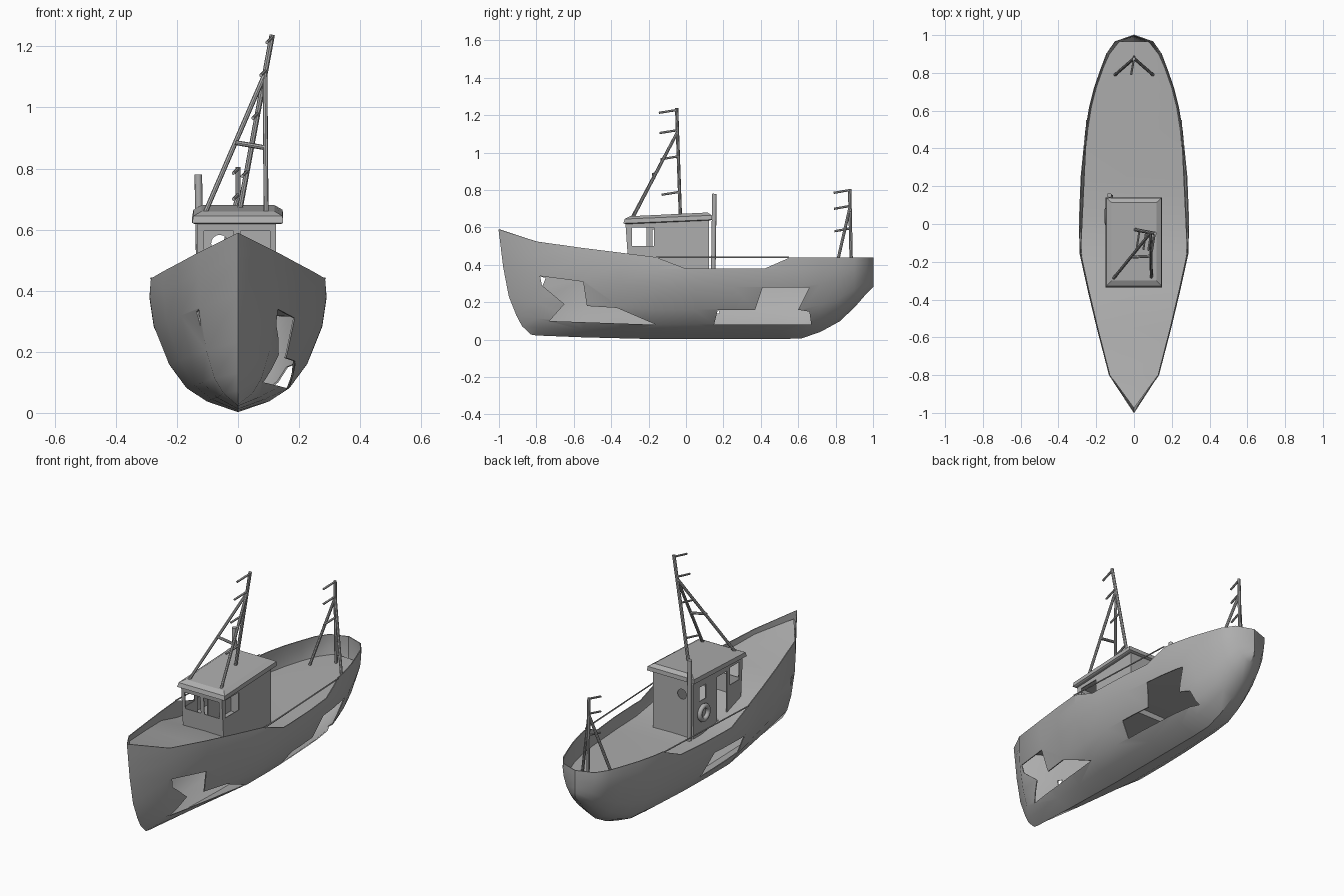
import bpy, bmesh, math
from mathutils import Vector, Matrix

if "Cube" in bpy.data.objects:
    bpy.data.objects.remove(bpy.data.objects["Cube"])

grey = bpy.data.materials.new("weathered_grey")
grey.use_nodes = True
grey.diffuse_color = (0.42, 0.42, 0.42, 1)
grey.node_tree.nodes["Principled BSDF"].inputs["Base Color"].default_value = (0.42, 0.42, 0.42, 1)


def add(name, bm, smooth=None):
    bmesh.ops.recalc_face_normals(bm, faces=bm.faces[:])
    mesh = bpy.data.meshes.new(name)
    bm.to_mesh(mesh)
    bm.free()
    ob = bpy.data.objects.new(name, mesh)
    bpy.context.collection.objects.link(ob)
    mesh.materials.append(grey)
    if smooth:
        activate(ob)
        bpy.ops.object.shade_smooth_by_angle(angle=math.radians(smooth))
    return ob


def activate(ob):
    bpy.ops.object.select_all(action='DESELECT')
    ob.select_set(True)
    bpy.context.view_layer.objects.active = ob


def loft(name, rows, closed=False, caps=False, smooth=None):
    bm = bmesh.new()
    rings = [[bm.verts.new(p) for p in row] for row in rows]
    n = len(rings[0])
    for a, b in zip(rings, rings[1:]):
        for i in range(n if closed else n - 1):
            j = (i + 1) % n
            bm.faces.new((a[i], a[j], b[j], b[i]))
    if caps:
        bm.faces.new(rings[0])
        bm.faces.new(rings[-1])
    bmesh.ops.remove_doubles(bm, verts=bm.verts[:], dist=0.0005)
    return add(name, bm, smooth)


def prism(outline, x0, x1):
    """Cutter with a side outline of (y, z) points."""
    return loft("cutter", [[(x, y, z) for y, z in outline] for x in (x0, x1)], True, True)


def box_outline(y0, y1, z0, z1):
    return [(y0, z0), (y1, z0), (y1, z1), (y0, z1)]


def shell_and_cut(ob, thickness, cutters):
    activate(ob)
    mod = ob.modifiers.new("thickness", 'SOLIDIFY')
    mod.thickness, mod.offset = thickness, 0
    bpy.ops.object.modifier_apply(modifier=mod.name)
    for cutter in cutters:
        mod = ob.modifiers.new("opening", 'BOOLEAN')
        mod.object, mod.operation, mod.solver = cutter, 'DIFFERENCE', 'EXACT'
        bpy.ops.object.modifier_apply(modifier=mod.name)
        bpy.data.objects.remove(cutter)


def rod(name, a, b, r=0.009, sides=8):
    a, b = Vector(a), Vector(b)
    bm = bmesh.new()
    turn = (b - a).to_track_quat('Z', 'Y').to_matrix().to_4x4()
    bmesh.ops.create_cone(bm, cap_ends=True, segments=sides, radius1=r, radius2=r,
                          depth=(b - a).length,
                          matrix=Matrix.Translation((a + b) / 2) @ turn)
    return add(name, bm, 40)


def lerp_table(table, v):
    for (a, p), (b, q) in zip(table, table[1:]):
        if v <= b:
            return p + (q - p) * max(0, v - a) / (b - a)
    return table[-1][1]


# Hull: one section shape scaled along stations of y, half width, keel, sheer
SECTION = [(0, 0), (.08, .35), (.18, .58), (.36, .78), (.64, .95), (.86, 1), (1, .985)]
STATIONS = [(-.8, .13, .025, .525), (-.55, .195, .015, .49), (-.35, .243, .01, .465),
            (-.15, .287, .005, .44), (.05, .288, .005, .44), (.25, .28, .005, .44),
            (.5, .255, .005, .44), (.62, .235, .01, .44), (.72, .21, .045, .44),
            (.82, .175, .1, .44), (.9, .145, .175, .44), (.965, .1, .25, .44),
            (1, 0, .285, .44)]
STEM = [-.83, -.875, -.905, -.945, -.975, -.99, -1]


def both_sides(half):
    return [(-x, y, z) for x, y, z in reversed(half)] + half[1:]


rows = [both_sides([(0, y, .03 + t * .56) for y, (t, w) in zip(STEM, SECTION)])]
for y, w, keel, sheer in STATIONS:
    rows.append(both_sides([(w * f, y, keel + t * (sheer - keel)) for t, f in SECTION]))
hull = loft("hull", rows)
shell_and_cut(hull, 0.005, [
    # dip in the bulwark on both sides
    prism([(-.19, .46), (-.15, .437), (0, .38), (.42, .38), (.55, .437), (.56, .46)], -.5, .5),
    # broken planking, left side
    prism([(-.78, .34), (-.55, .31), (-.53, .18), (-.37, .17), (-.16, .08),
           (-.73, .10), (-.65, .19), (-.77, .29)], .02, .5),
    prism([(.15, .08), (.17, .16), (.37, .16), (.41, .28), (.66, .28),
           (.6, .16), (.66, .15), (.67, .08)], .02, .5),
    # broken planking, right side
    prism([(.18, .14), (.13, .28), (-.14, .27), (-.14, .17)], -.5, -.02),
    prism([(-.785, .34), (-.75, .33), (-.77, .28)], -.5, -.02)])
activate(hull)
bpy.ops.object.shade_smooth_by_angle(angle=math.radians(38))

# Deck: follows the hull below the bulwark
DECK = [(-.97, .55), (-.8, .495), (-.35, .41), (-.1, .325), (.1, .31), (.97, .33)]
deck_rows = [[(0, -.975, .55)] * 3]
for y, w, keel, sheer in STATIONS[:-1]:
    z = lerp_table(DECK, y)
    half = w * lerp_table(SECTION, (z - keel) / (sheer - keel)) - .002
    deck_rows.append([(-half, y, z), (0, y, z + .006), (half, y, z)])
loft("deck", deck_rows, smooth=40)

# Bulwark rods across the dip
for side in (-1, 1):
    rod("side_rail", (side * .284, -.16, .44), (side * .25, .55, .44), .004, 6)

# Wheelhouse walls with window and door openings


def rect(x0, x1, y0, y1, z, rise=0):
    return [(x0, y0, z), (x1, y0, z), (x1, y1, z + rise), (x0, y1, z + rise)]


house = loft("wheelhouse", [rect(-.13, .122, -.298, .12, .29),
                            rect(-.13, .122, -.322, .12, .63, .02)], True, True)
cutters = [prism(box_outline(-.29, -.17, .50, .60), .05, .2),
           prism(box_outline(-.29, -.21, .50, .60), -.2, -.05),
           prism(box_outline(-.18, -.09, .34, .59), -.2, -.05),
           prism(box_outline(.01, .065, .51, .59), -.2, -.05)]
for x0, x1 in ((-.112, -.014), (.008, .104)):
    cutters.append(prism(box_outline(-.4, -.2, .50, .595), x0, x1))
cutters.append(rod("cutter", (-.06, .05, .555), (-.06, .2, .555), .028, 16))
shell_and_cut(house, 0.008, cutters)

# Roof with a lip and a chamfered top
loft("wheelhouse_roof", [rect(-.14, .14, -.325, .13, .618, .02),
                         rect(-.15, .148, -.335, .14, .622, .02),
                         rect(-.146, .146, -.328, .138, .645, .02),
                         rect(-.12, .12, -.3, .115, .66, .02)], True, True)

# Lifebuoy beside the door
bpy.ops.mesh.primitive_torus_add(location=(-.142, .04, .44), rotation=(0, math.pi / 2, 0),
                                 major_radius=.038, minor_radius=.013,
                                 major_segments=20, minor_segments=8)
buoy = bpy.context.object
buoy.name = "lifebuoy"
buoy.data.materials.append(grey)
bpy.ops.object.shade_smooth_by_angle(angle=math.radians(60))

# Exhaust pipe behind the wheelhouse
rod("exhaust_pipe", (-.122, .145, .3), (-.13, .152, .78), .0125, 10)


# Tripod masts: pole, two stays and a ladder of rungs
def tripod(name, foot, top, joint, feet, rungs, reach, r):
    foot, top = Vector(foot), Vector(top)

    def at(z):
        return foot.lerp(top, (z - foot.z) / (top.z - foot.z))
    rod(name + "_pole", foot, top, r + .001)
    for f in feet:
        rod(name + "_stay", f, at(joint), r)
    for z in rungs:
        p = at(z)
        rod(name + "_rung", p, p + Vector((-.015, -reach, -.015)), .006, 6)


tripod("main_mast", (.005, -.03, .66), (.112, -.05, 1.238), 1.11,
       [(-.11, -.29, .65), (.092, -.285, .65)], (.79, .98, 1.12, 1.228), .095, .008)
rod("main_mast_crossbar", (-.008, -.175, .885), (.09, -.17, .868), .008)
tripod("aft_mast", (0, .885, .33), (0, .875, .805), .71,
       [(-.1, .79, .33), (.1, .79, .33)], (.595, .715, .8), .085, .008)
